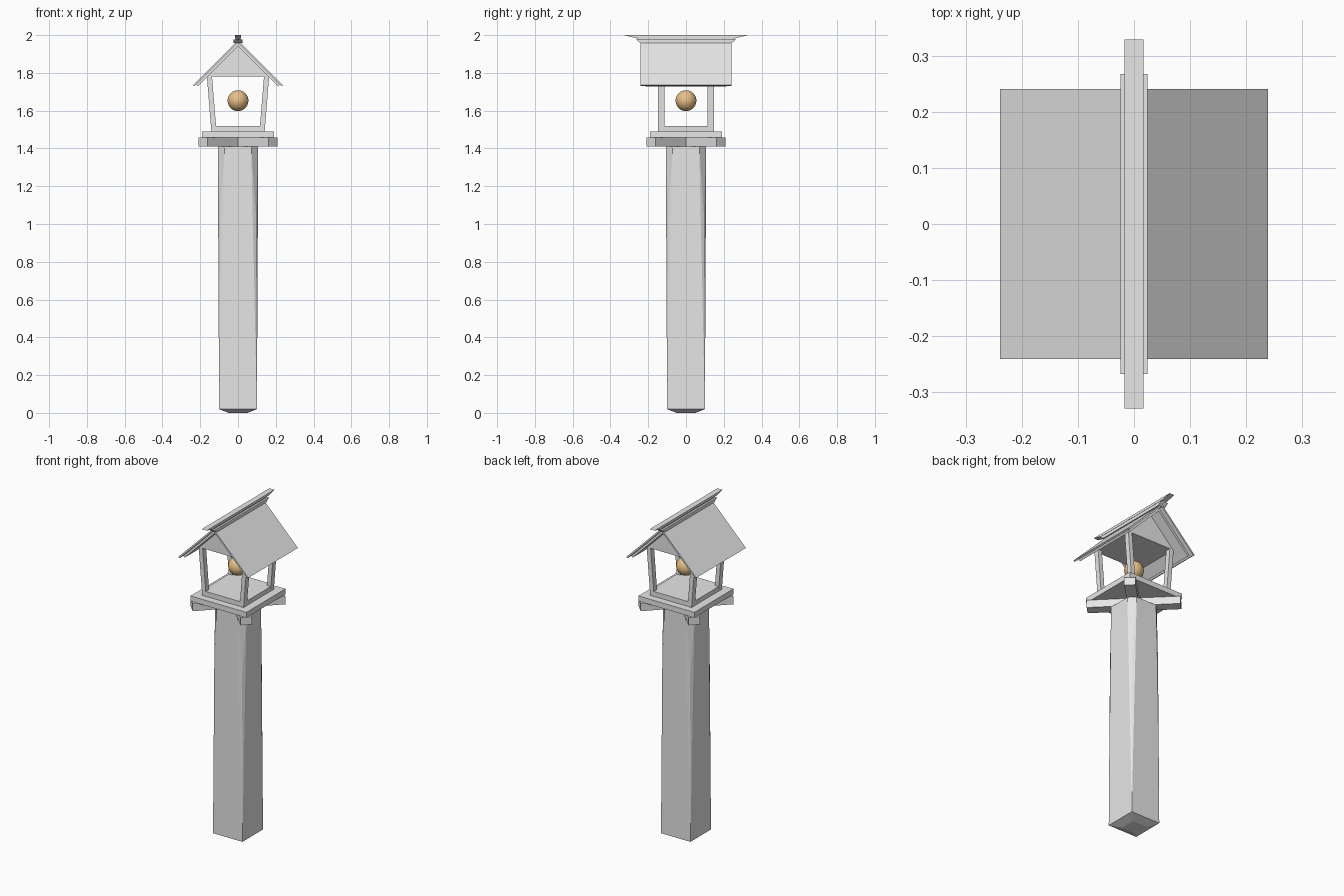
import bpy, bmesh, math
from mathutils import Matrix

if "Cube" in bpy.data.objects:
    bpy.data.objects.remove(bpy.data.objects["Cube"])


def material(name, rgb):
    m = bpy.data.materials.new(name)
    m.diffuse_color = (*rgb, 1)
    m.use_nodes = True
    m.node_tree.nodes["Principled BSDF"].inputs["Base Color"].default_value = m.diffuse_color
    return m


GREY = material("pale_grey", (0.8, 0.8, 0.8))
TAN = material("warm_tan", (0.8, 0.53, 0.25))


def finish(name, bm, mat=GREY):
    bmesh.ops.recalc_face_normals(bm, faces=bm.faces)
    me = bpy.data.meshes.new(name)
    bm.to_mesh(me)
    bm.free()
    me.materials.append(mat)
    ob = bpy.data.objects.new(name, me)
    bpy.context.collection.objects.link(ob)
    return ob


def loft(name, bottom, top):
    """Closed solid between two loops with equal point counts."""
    bm = bmesh.new()
    a = [bm.verts.new(p) for p in bottom]
    b = [bm.verts.new(p) for p in top]
    n = len(a)
    bm.faces.new(a)
    bm.faces.new(b)
    for i in range(n):
        j = (i + 1) % n
        bm.faces.new((a[i], a[j], b[j], b[i]))
    return finish(name, bm)


def rect(x0, x1, y0, y1, z):
    return [(x0, y0, z), (x1, y0, z), (x1, y1, z), (x0, y1, z)]


def block(name, x, y, z0, z1, xt=None, yt=None):
    """Centred block, optionally with a different size at the top."""
    xt, yt = xt or x, yt or y
    return loft(name, rect(-x, x, -y, y, z0), rect(-xt, xt, -yt, yt, z1))


def prism(name, profile, y):
    """Extrude an x-z profile along y."""
    return loft(name, [(p[0], -y, p[1]) for p in profile],
                [(p[0], y, p[1]) for p in profile])


# Main post: bevelled foot, corners cut away towards the top
bm = bmesh.new()
foot, base, kink, left, right = [], [], [], [], []
for k in range(4):
    r = Matrix.Rotation(k * math.pi / 2, 3, 'Z')
    for group, p in ((foot, (-0.05, -0.05, 0)), (base, (-0.1, -0.1, 0.02)),
                     (kink, (-0.095, -0.095, 1.05)), (left, (-0.07, -0.107, 1.41)),
                     (right, (0.07, -0.107, 1.41))):
        co = bm.verts.new(p)
        co.co = r @ co.co
        group.append(co)
bm.faces.new(foot)
bm.faces.new([v for pair in zip(left, right) for v in pair])
for k in range(4):
    n = (k + 1) % 4
    bm.faces.new((foot[k], foot[n], base[n], base[k]))
    bm.faces.new((base[k], base[n], right[k], left[k]))
    bm.faces.new((base[k], left[k], kink[k]))
    bm.faces.new((base[n], kink[n], right[k]))
    bm.faces.new((kink[n], left[n], right[k]))
finish("main_post", bm)

# Diagonal beams that carry the platform
for i, angle in enumerate((45, -45)):
    ob = block(f"cross_beam_{i + 1}", 0.262, 0.032, 1.41, 1.458 - 0.001 * i)
    ob.data.transform(Matrix.Rotation(math.radians(angle), 4, 'Z'))

# Platform and floor of the house
block("platform", 0.19, 0.19, 1.457, 1.49)
block("house_floor", 0.14, 0.146, 1.49, 1.52, 0.1425, 0.146)

# Corner posts leaning outwards
for sx in (-1, 1):
    for sy in (-1, 1):
        y0, y1 = sorted((sy * 0.115, sy * 0.147))
        loft("corner_post", rect(*sorted((sx * 0.114, sx * 0.141)), y0, y1, 1.49),
             rect(*sorted((sx * 0.138, sx * 0.165)), y0, y1, 1.785))

# Gable
prism("gable", [(-0.168, 1.78), (0.168, 1.78), (0, 1.948)], 0.147)

# Roof panels and their thinner inner lining
for s in (-1, 1):
    prism("roof_panel", [(0, 1.974), (s * 0.239, 1.735), (s * 0.23, 1.726 + 0.004),
                         (0, 1.96)], 0.241)
    prism("roof_lining", [(0, 1.961), (s * 0.222, 1.739), (s * 0.212, 1.729),
                          (0, 1.941)], 0.215)

# Ridge caps with raked ends
block("ridge_base", 0.024, 0.24, 1.958, 1.978, 0.024, 0.267)
block("ridge_neck", 0.012, 0.25, 1.977, 1.986, 0.012, 0.267)
block("ridge_cap", 0.017, 0.268, 1.985, 2.0, 0.017, 0.329)

# Hanging ball inside the house
bm = bmesh.new()
bmesh.ops.create_uvsphere(bm, u_segments=32, v_segments=16, radius=0.055,
                          matrix=Matrix.Translation((0, 0, 1.653)))
finish("lamp_ball", bm, TAN)
